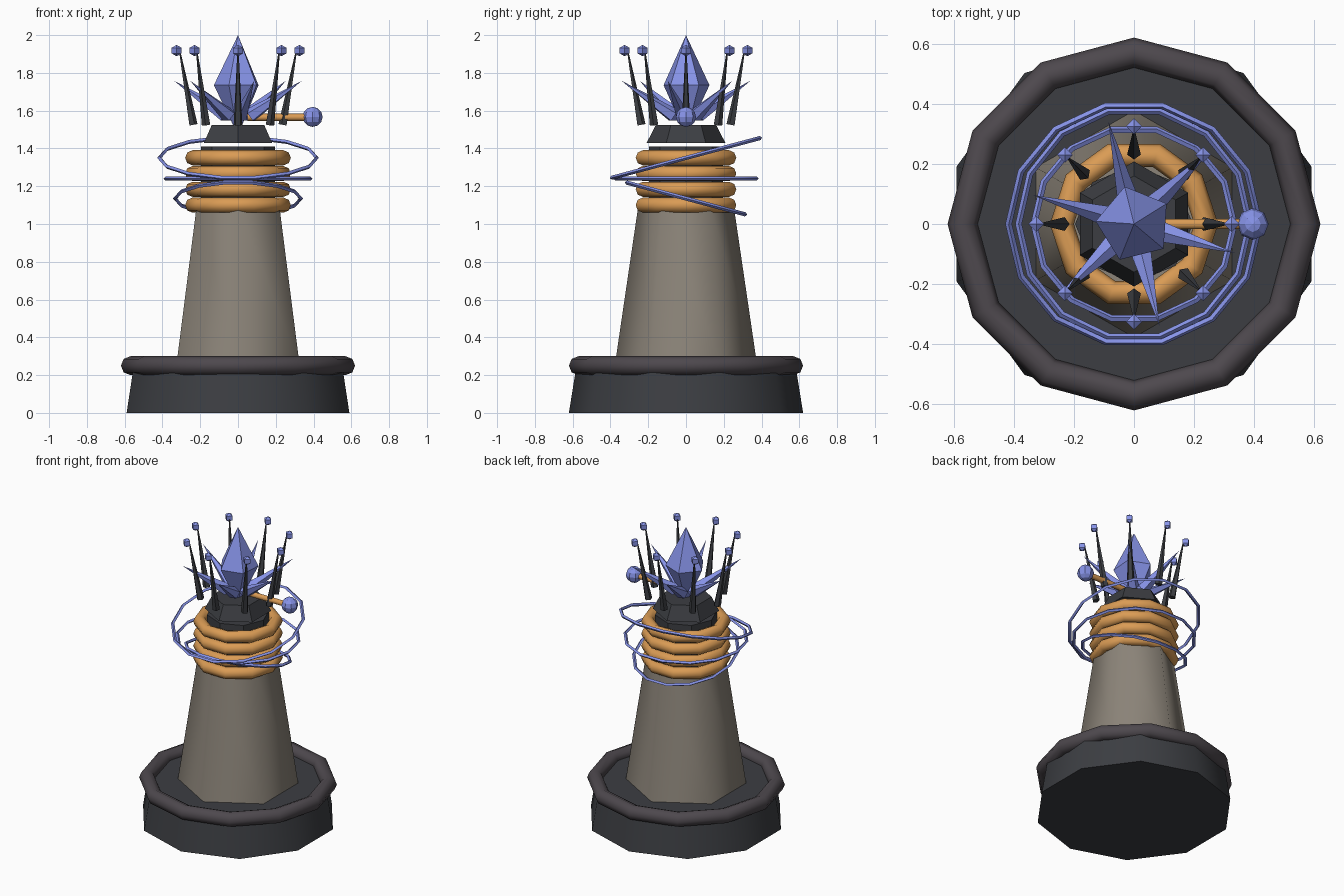
import bpy
from math import radians, sin, cos
from mathutils import Vector

if "Cube" in bpy.data.objects:
    bpy.data.objects.remove(bpy.data.objects["Cube"])


def mat(name, rgb):
    m = bpy.data.materials.new(name)
    m.diffuse_color = (*rgb, 1)
    m.use_nodes = True
    m.node_tree.nodes["Principled BSDF"].inputs["Base Color"].default_value = m.diffuse_color
    return m


DARK = mat("dark_stone", (0.045, 0.048, 0.055))
RIM = mat("rim_stone", (0.075, 0.065, 0.075))
STONE = mat("warm_stone", (0.26, 0.23, 0.19))
COPPER = mat("copper", (0.70, 0.33, 0.09))
BLUE = mat("blue_crystal", (0.24, 0.29, 0.80))


def finish(name, material, smooth=None):
    ob = bpy.context.object
    ob.name = name
    ob.data.materials.append(material)
    if smooth:
        bpy.ops.object.shade_smooth_by_angle(angle=radians(smooth))
    return ob


def frustum(name, a, b, r1, r2, sides, material, smooth=None, spin=0):
    """Tapered prism from point a to point b."""
    a, b = Vector(a), Vector(b)
    d = b - a
    rot = d.to_track_quat('Z', 'Y').to_euler() if d.xy.length > 1e-6 else (0, 0, radians(spin))
    bpy.ops.mesh.primitive_cone_add(vertices=sides, radius1=r1, radius2=r2, depth=d.length,
                                    location=(a + b) / 2, rotation=rot)
    return finish(name, material, smooth)


def ring(name, z, major, minor, seg, mseg, material, tilt=0):
    bpy.ops.mesh.primitive_torus_add(major_radius=major, minor_radius=minor, major_segments=seg,
                                     minor_segments=mseg, location=(0, 0, z),
                                     rotation=(radians(tilt), 0, 0))
    return finish(name, material, 65)


def ball(name, loc, r, seg, rings, material, smooth=None):
    bpy.ops.mesh.primitive_uv_sphere_add(segments=seg, ring_count=rings, radius=r, location=loc)
    return finish(name, material, smooth)


def polar(r, deg, z):
    return (r * cos(radians(deg)), r * sin(radians(deg)), z)


# Base and rim
frustum("base", (0, 0, 0), (0, 0, 0.25), 0.62, 0.58, 10, DARK, 65)
ring("base_rim", 0.25, 0.57, 0.05, 12, 8, RIM)

# Tapered shaft, neck and floating cap
frustum("shaft", (0, 0, 0.25), (0, 0, 1.1), 0.377, 0.252, 6, STONE, 65)
frustum("neck", (0, 0, 1.1), (0, 0, 1.41), 0.196, 0.196, 8, DARK)
frustum("cap", (0, 0, 1.43), (0, 0, 1.525), 0.208, 0.16, 6, DARK)

# Copper coils around the neck
for i in range(4):
    ring(f"coil_{i}", 1.1 + i * 0.0835, 0.24, 0.04, 10, 8, COPPER)

# Thin orbiting hoops
ring("hoop_low", 1.135, 0.333, 0.011, 14, 4, BLUE, -15)
ring("hoop_mid", 1.24, 0.384, 0.011, 14, 4, BLUE)
ring("hoop_high", 1.35, 0.417, 0.011, 14, 4, BLUE, 15)

# Central crystal
frustum("crystal_top", (0, 0, 1.735), (0, 0, 2.0), 0.128, 0, 5, BLUE, spin=14)
frustum("crystal_bottom", (0, 0, 1.47), (0, 0, 1.735), 0, 0.128, 5, BLUE, spin=14)

# Crystal shards around it
for i in range(6):
    a = 44 + 60 * i
    frustum(f"shard_{i}", polar(0.07, a, 1.575), polar(0.35, a, 1.757), 0.04, 0, 5, BLUE)

# Crown needles with beads
for i in range(8):
    a = 45 * i
    frustum(f"needle_{i}", polar(0.238, a, 1.525), polar(0.308, a, 1.91), 0.024, 0.004, 5, DARK)
    ball(f"bead_{i}", polar(0.325, a, 1.918), 0.03, 4, 3, BLUE)

# Side arm with knob
frustum("side_arm", (0.05, 0, 1.565), (0.36, 0, 1.565), 0.02, 0.02, 6, COPPER, 65)
ball("arm_knob", (0.395, 0, 1.567), 0.053, 8, 6, BLUE)
